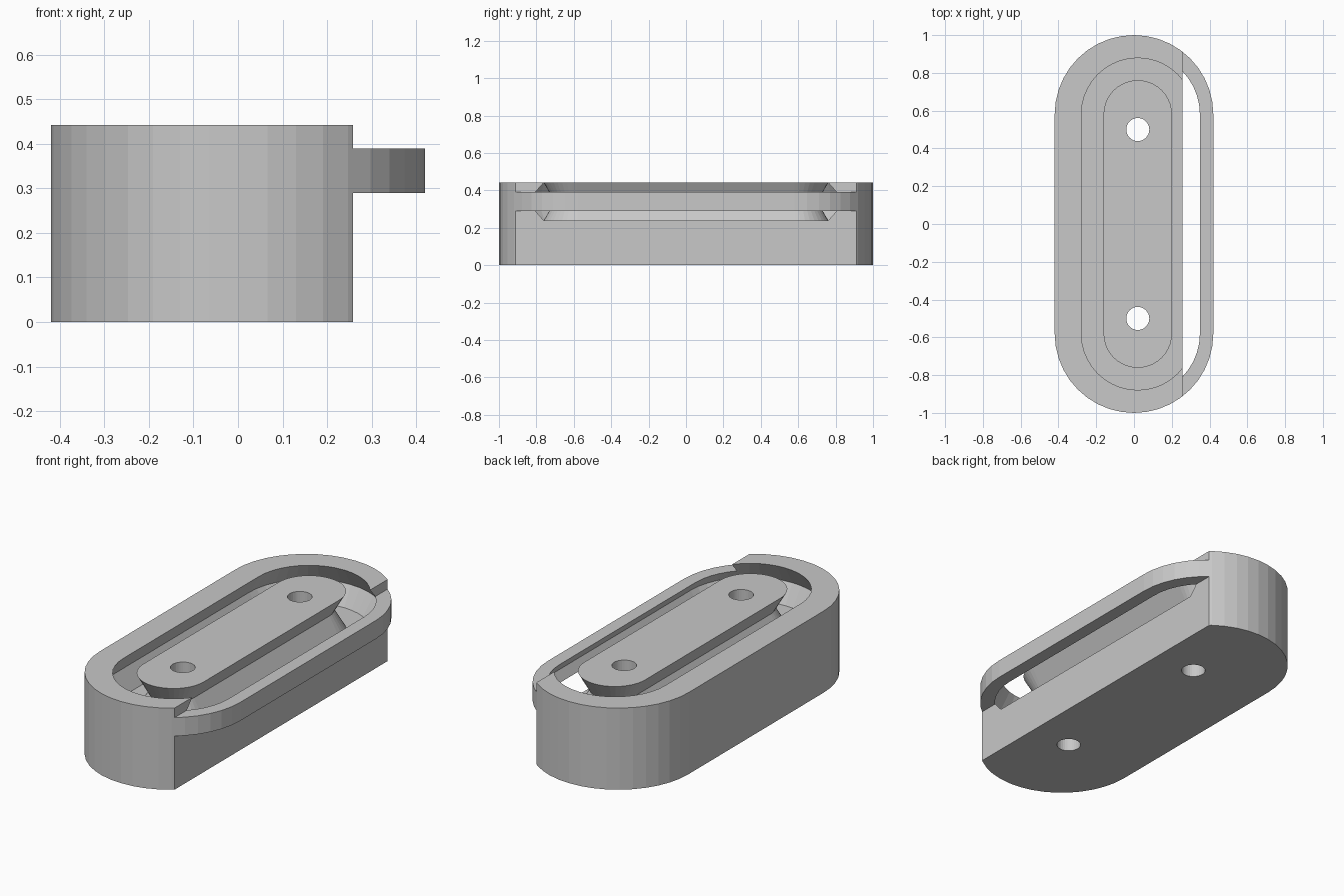
import bpy, bmesh, math

cube = bpy.data.objects.get("Cube")
if cube:
    bpy.data.objects.remove(cube, do_unlink=True)

HEIGHT = 0.442        # overall height
HALF = 0.58           # half length of the straight sides
TRACK_X = 0.02        # centre line of the groove and holes
CUT_X = 0.258         # face of the side cut
ARC = 20              # segments per rounded end

grey = bpy.data.materials.new("plain grey")
grey.use_nodes = True
grey.diffuse_color = (0.58, 0.58, 0.58, 1)
grey.node_tree.nodes["Principled BSDF"].inputs["Base Color"].default_value = (0.58, 0.58, 0.58, 1)


def stadium(radius, z, cx):
    """Points of a round-ended outline, long along y."""
    pts = []
    for end in (0, 1):
        cy = HALF if end == 0 else -HALF
        for i in range(ARC + 1):
            a = math.pi * (end + i / ARC)
            pts.append((cx + radius * math.cos(a), cy + radius * math.sin(a), z))
    return pts


def sweep(name, profile, cx, ring):
    """Carry a (radius, z) profile around the outline; ring=True closes the profile."""
    bm = bmesh.new()
    loops = [[bm.verts.new(p) for p in stadium(r, z, cx)] for r, z in profile]
    pairs = list(zip(loops, loops[1:]))
    if ring:
        pairs.append((loops[-1], loops[0]))
    else:
        bm.faces.new(loops[0])
        bm.faces.new(loops[-1])
    for low, high in pairs:
        for i in range(len(low)):
            j = (i + 1) % len(low)
            bm.faces.new((low[i], low[j], high[j], high[i]))
    bmesh.ops.recalc_face_normals(bm, faces=bm.faces)
    mesh = bpy.data.meshes.new(name)
    bm.to_mesh(mesh)
    bm.free()
    obj = bpy.data.objects.new(name, mesh)
    bpy.context.collection.objects.link(obj)
    obj.data.materials.append(grey)
    return obj


def block(name, z0, z1):
    """Box that removes the side of the body beyond the cut face."""
    bpy.ops.mesh.primitive_cube_add(size=1, location=(CUT_X + 0.2, 0, (z0 + z1) / 2))
    obj = bpy.context.object
    obj.name = name
    obj.scale = (0.4, 2.4, z1 - z0)
    obj.data.materials.append(grey)
    return obj


# Solid round-ended body
body = sweep("track_body", [(0.42, 0), (0.42, HEIGHT)], 0, False)

# Hexagonal groove, open at the top, leaving an hourglass island
apothem = 0.102
side = apothem / math.sqrt(3)
mid, z_mid = 0.24, HEIGHT - apothem
groove = sweep("groove_cutter", [
    (mid - side, z_mid - apothem), (mid + side, z_mid - apothem),
    (mid + 2 * side, z_mid), (mid + side, HEIGHT), (mid + side, 0.6),
    (mid - side, 0.6), (mid - side, HEIGHT), (mid - 2 * side, z_mid)], TRACK_X, True)

# Side cuts that leave a thin guard rail between them
cutters = [groove, block("lower_side_cutter", -0.1, 0.29), block("upper_side_cutter", 0.39, 0.7)]

# Two through holes in the island
for y in (-0.5, 0.5):
    bpy.ops.mesh.primitive_cylinder_add(vertices=32, radius=0.061, depth=1.2,
                                        location=(TRACK_X, y, 0.3))
    hole = bpy.context.object
    hole.name = "hole_cutter"
    hole.data.materials.append(grey)
    cutters.append(hole)

for cutter in cutters:
    cutter.hide_render = True
    mod = body.modifiers.new(cutter.name, "BOOLEAN")
    mod.operation = "DIFFERENCE"
    mod.solver = "EXACT"
    mod.object = cutter

# Bake the cuts and drop the helpers
bpy.context.view_layer.update()
result = bpy.data.meshes.new_from_object(
    body.evaluated_get(bpy.context.evaluated_depsgraph_get()))
body.modifiers.clear()
body.data = result
for cutter in cutters:
    bpy.data.objects.remove(cutter, do_unlink=True)
body.data.materials.clear()
body.data.materials.append(grey)
for face in body.data.polygons:
    face.material_index = 0
    face.use_smooth = False
